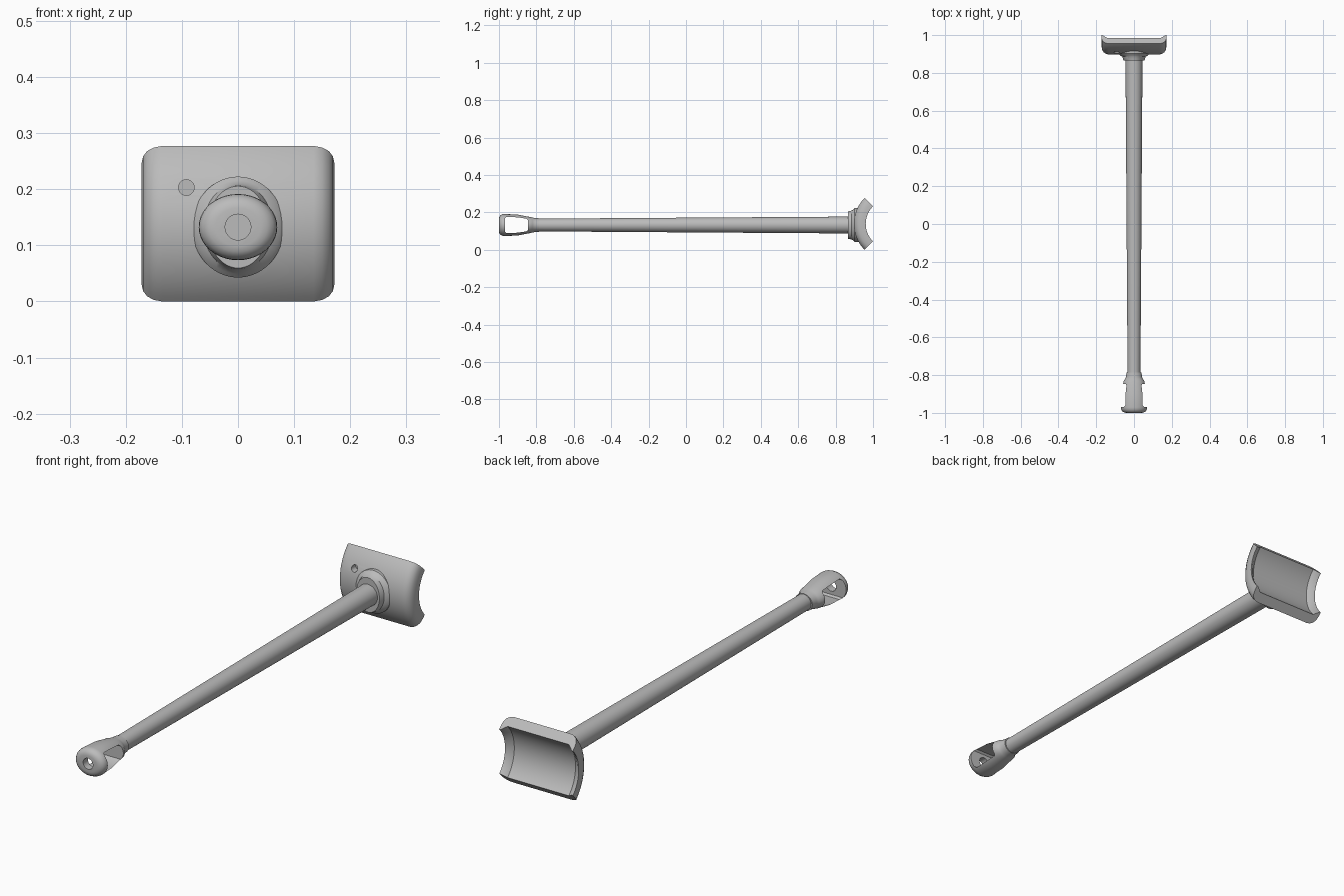
import bpy, bmesh, math

if "Cube" in bpy.data.objects:
    bpy.data.objects.remove(bpy.data.objects["Cube"])

AXIS_Z = 0.1325
metal = bpy.data.materials.new("grey metal")
metal.diffuse_color = (0.5, 0.5, 0.5, 1)
metal.use_nodes = True
metal.node_tree.nodes["Principled BSDF"].inputs["Base Color"].default_value = metal.diffuse_color


def make(name, verts, faces):
    """Create an object with outward normals."""
    bm = bmesh.new()
    vs = [bm.verts.new(v) for v in verts]
    for f in faces:
        bm.faces.new([vs[i] for i in f])
    bmesh.ops.recalc_face_normals(bm, faces=bm.faces)
    me = bpy.data.meshes.new(name)
    bm.to_mesh(me)
    bm.free()
    me.materials.append(metal)
    ob = bpy.data.objects.new(name, me)
    bpy.context.collection.objects.link(ob)
    return ob


def loft(name, rings, n=40, x=0, z=AXIS_Z):
    """Closed loft of ellipses (y, half width, half height) along y."""
    verts = [(x + a * math.cos(math.tau * i / n), y, z + b * math.sin(math.tau * i / n))
             for y, a, b in rings for i in range(n)]
    faces = [(r * n + i, r * n + (i + 1) % n, (r + 1) * n + (i + 1) % n, (r + 1) * n + i)
             for r in range(len(rings) - 1) for i in range(n)]
    faces += [range(n), range((len(rings) - 1) * n, len(rings) * n)]
    return make(name, verts, faces)


def activate(ob):
    bpy.ops.object.select_all(action='DESELECT')
    ob.select_set(True)
    bpy.context.view_layer.objects.active = ob


def cut(ob, cutter):
    """Subtract the cutter and remove it."""
    mod = ob.modifiers.new("cut", 'BOOLEAN')
    mod.operation, mod.solver, mod.object = 'DIFFERENCE', 'EXACT', cutter
    activate(ob)
    bpy.ops.object.modifier_apply(modifier=mod.name)
    bpy.data.objects.remove(cutter)


def smooth(ob, angle=35):
    activate(ob)
    bpy.ops.object.shade_smooth_by_angle(angle=math.radians(angle))


# Tapered shaft
shaft = loft("shaft", [(-0.80, 0.034, 0.034), (0.87, 0.045, 0.045)])
smooth(shaft)

# Oval end fitting with a side window and a round front hole
end_fitting = loft("end_fitting", [
    (-1.0, 0.040, 0.034), (-0.998, 0.052, 0.044), (-0.991, 0.063, 0.053),
    (-0.98, 0.069, 0.058), (-0.97, 0.070, 0.059), (-0.90, 0.066, 0.056),
    (-0.85, 0.058, 0.046), (-0.832, 0.055, 0.043), (-0.82, 0.047, 0.040),
    (-0.81, 0.042, 0.038), (-0.785, 0.040, 0.036)])
half = [(-0.968, 0.037), (-0.960, 0.044), (-0.90, 0.041), (-0.853, 0.034), (-0.846, 0.028)]
outline = half + [(y, -h) for y, h in reversed(half)]
m = len(outline)
window = make("window_cutter",
              [(x, y, AXIS_Z + h) for x in (-0.1, 0.1) for y, h in outline],
              [range(m), range(m, 2 * m)] +
              [(i, (i + 1) % m, m + (i + 1) % m, m + i) for i in range(m)])
cut(end_fitting, window)
cut(end_fitting, loft("hole_cutter", [(-1.1, 0.023, 0.023), (-0.92, 0.023, 0.023)], 32))
smooth(end_fitting)

# Flared collar joining shaft and saddle
collar = loft("collar", [
    (0.866, 0.054, 0.073), (0.872, 0.057, 0.075), (0.886, 0.062, 0.077),
    (0.894, 0.076, 0.083), (0.902, 0.082, 0.090), (0.926, 0.082, 0.090)], 48)
smooth(collar)

# Curved saddle: half profile (x, radius) mirrored, swept 90 degrees round x
CY, CZ, STEPS = 1.0935, 0.1385, 24
outer = [(0.135, 0.196), (0.150, 0.192), (0.162, 0.183), (0.169, 0.170), (0.172, 0.152)]
inner = [(0.172, 0.1325), (0.165, 0.1335), (0.143, 0.153)]
right = outer + inner
profile = right + [(-x, r) for x, r in reversed(right)]
p = len(profile)
verts = []
for s in range(STEPS + 1):
    a = math.radians(-45 + 90 * s / STEPS)
    verts += [(x, CY - r * math.cos(a), CZ + r * math.sin(a)) for x, r in profile]
faces = [(s * p + i, s * p + (i + 1) % p, (s + 1) * p + (i + 1) % p, (s + 1) * p + i)
         for s in range(STEPS) for i in range(p)]
faces += [range(p), range(STEPS * p, (STEPS + 1) * p)]
saddle = make("saddle", verts, faces)

# Blind oil hole in the saddle
cut(saddle, loft("oil_hole_cutter", [(0.85, 0.014, 0.014), (0.935, 0.014, 0.014)],
                 20, -0.092, 0.203))
smooth(saddle)
